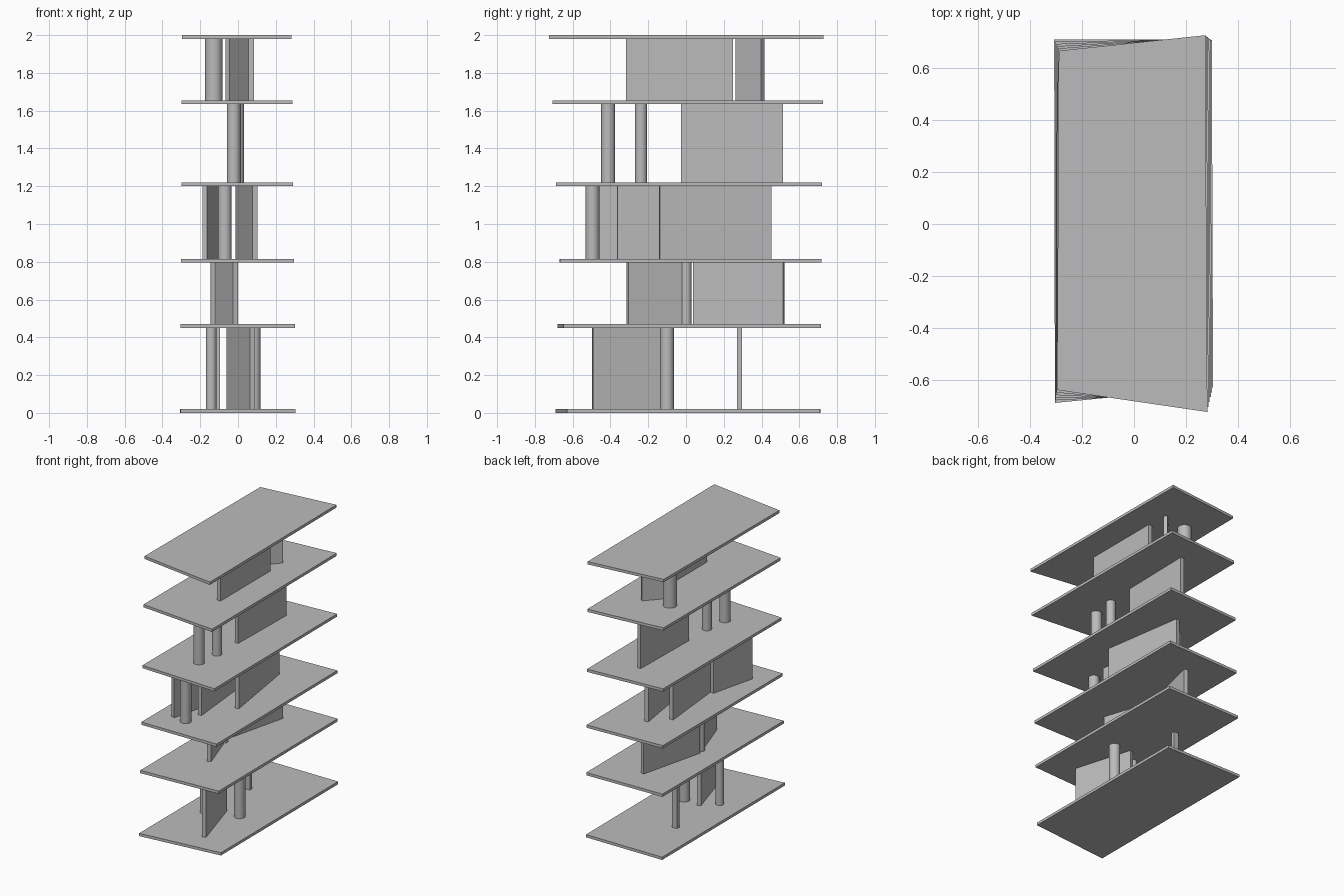
import bpy
import bmesh
import math
from mathutils import Matrix, Vector

cube = bpy.data.objects.get("Cube")
if cube:
    bpy.data.objects.remove(cube, do_unlink=True)

grey = bpy.data.materials.new("plain grey")
grey.use_nodes = True
grey.diffuse_color = (0.5, 0.5, 0.5, 1)
grey.node_tree.nodes["Principled BSDF"].inputs["Base Color"].default_value = (0.5, 0.5, 0.5, 1)

TOPS = [0.02, 0.47, 0.815, 1.22, 1.655, 2.0]   # upper face of each slab
SLAB = 0.02
WALL = 0.027


def finish(name, bm):
    bmesh.ops.recalc_face_normals(bm, faces=bm.faces)
    mesh = bpy.data.meshes.new(name)
    bm.to_mesh(mesh)
    bm.free()
    mesh.materials.append(grey)
    obj = bpy.data.objects.new(name, mesh)
    bpy.context.collection.objects.link(obj)
    return obj


def prism(name, outline, z0, z1):
    bm = bmesh.new()
    base = bm.faces.new([bm.verts.new((x, y, z0)) for x, y in outline])
    top = bmesh.ops.extrude_face_region(bm, geom=[base])["geom"]
    verts = [v for v in top if isinstance(v, bmesh.types.BMVert)]
    bmesh.ops.translate(bm, verts=verts, vec=(0, 0, z1 - z0))
    return finish(name, bm)


def wall(name, level, start, end, thick=WALL):
    a, b = Vector(start), Vector(end)
    side = (b - a).normalized().orthogonal() * thick / 2
    prism(name, [a + side, b + side, b - side, a - side],
          TOPS[level], TOPS[level + 1] - SLAB)


def column(name, level, x, y, radius):
    z0, z1 = TOPS[level], TOPS[level + 1] - SLAB
    bm = bmesh.new()
    bmesh.ops.create_cone(bm, cap_ends=True, segments=32, radius1=radius,
                          radius2=radius, depth=z1 - z0,
                          matrix=Matrix.Translation((x, y, (z0 + z1) / 2)))
    obj = finish(name, bm)
    bpy.ops.object.select_all(action="DESELECT")
    obj.select_set(True)
    bpy.context.view_layer.objects.active = obj
    bpy.ops.object.shade_smooth_by_angle(angle=math.radians(40))


# Floor slabs, whose corners drift gradually from bottom to top
low = [(-0.305, -0.69), (0.305, -0.63), (0.3, 0.71), (-0.308, 0.712)]
high = [(-0.297, -0.64), (0.283, -0.725), (0.275, 0.728), (-0.29, 0.668)]
for i, top in enumerate(TOPS):
    corners = [Vector(a).lerp(Vector(b), i / 5) for a, b in zip(low, high)]
    prism(f"slab_{i}", corners, top - SLAB, top)

# Ground storey
wall("ground_wall", 0, (0.077, -0.495), (-0.047, -0.08))
wall("ground_post", 0, (-0.135, 0.283), (-0.095, 0.283))
column("ground_column_right", 0, 0.083, -0.1, 0.037)
column("ground_column_left", 0, -0.142, -0.18, 0.028)

# First storey
wall("first_wall_front", 1, (-0.013, -0.31), (-0.11, -0.02))
wall("first_wall_back", 1, (-0.13, 0.04), (-0.013, 0.517))
column("first_column", 1, -0.115, 0.0, 0.03)

# Second storey
wall("second_wall_right", 2, (0.09, -0.14), (0.0, 0.45))
wall("second_wall_middle", 2, (-0.05, -0.365), (-0.115, 0.33))
wall("second_wall_left", 2, (-0.176, -0.49), (-0.095, -0.16))
column("second_column", 2, -0.07, -0.495, 0.036)

# Third storey
wall("third_wall", 3, (0.005, -0.025), (0.015, 0.513))
column("third_column_front", 3, -0.022, -0.412, 0.037)
column("third_column_back", 3, 0.0, -0.238, 0.032)

# Fourth storey
wall("fourth_wall_long", 4, (0.07, -0.318), (0.07, 0.25))
wall("fourth_wall_short", 4, (-0.055, 0.27), (0.07, 0.407))
column("fourth_column", 4, -0.128, 0.365, 0.046)
